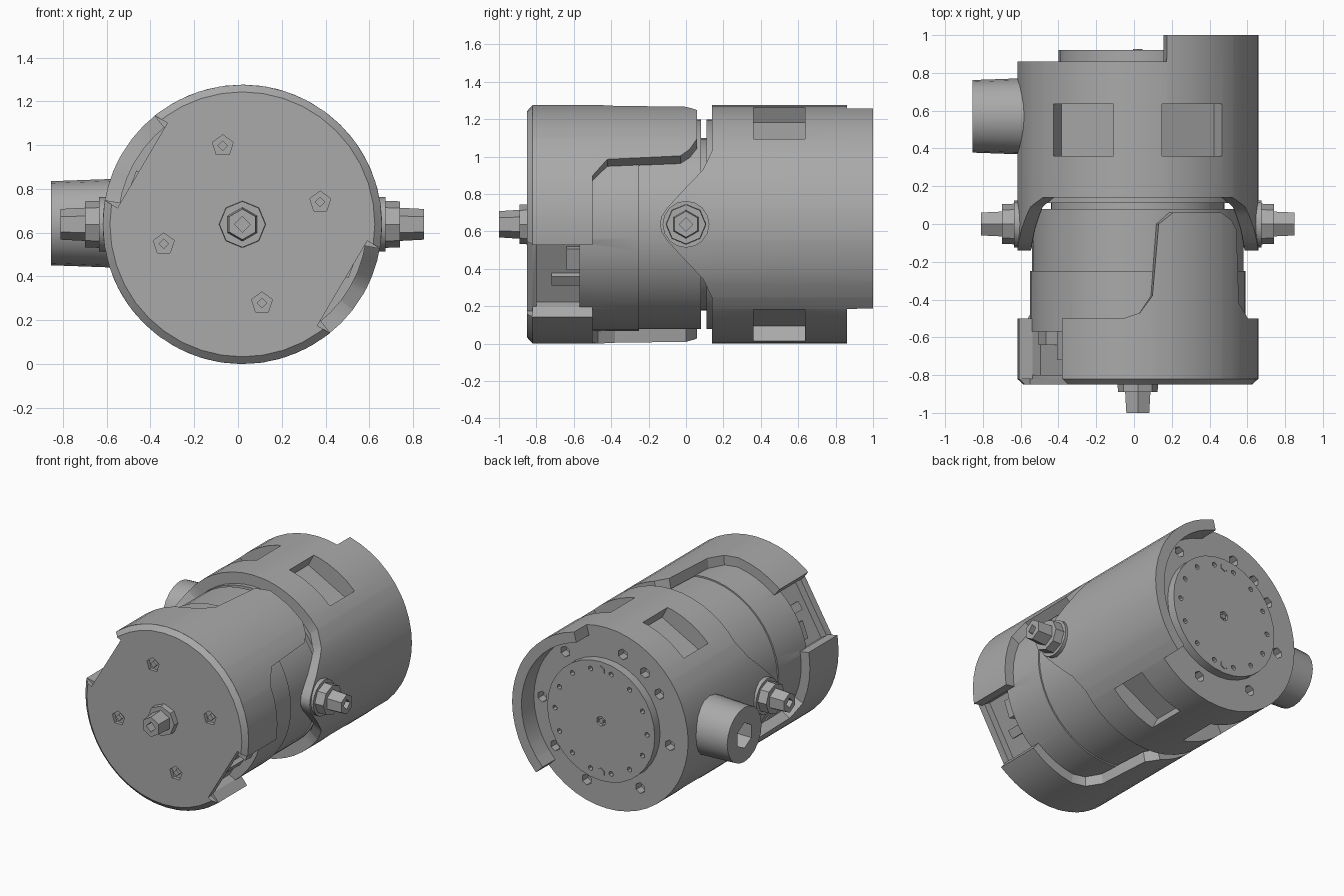
import bpy, bmesh
from math import cos, sin, radians, pi
from mathutils import Matrix, Vector

cube = bpy.data.objects.get("Cube")
if cube:
    bpy.data.objects.remove(cube)

R, RI, CX, CZ = 0.638, 0.565, 0.02, 0.638
grey = bpy.data.materials.new("machined_grey")
grey.use_nodes = True
grey.diffuse_color = (0.4, 0.4, 0.4, 1)
grey.node_tree.nodes["Principled BSDF"].inputs["Base Color"].default_value = (0.4, 0.4, 0.4, 1)
parts = []


def finish(name, bm, keep=True):
    bmesh.ops.recalc_face_normals(bm, faces=bm.faces)
    me = bpy.data.meshes.new(name)
    bm.to_mesh(me)
    bm.free()
    ob = bpy.data.objects.new(name, me)
    bpy.context.collection.objects.link(ob)
    me.materials.append(grey)
    if keep:
        parts.append(ob)
    return ob


def prism(name, start, end, r0, r1=None, sides=48, keep=True):
    """Round or many-sided bar between two points."""
    a, b = Vector(start), Vector(end)
    bm = bmesh.new()
    turn = (b - a).to_track_quat('Z', 'Y').to_matrix().to_4x4()
    bmesh.ops.create_cone(bm, cap_ends=True, segments=sides, radius1=r0,
                          radius2=r0 if r1 is None else r1, depth=(b - a).length,
                          matrix=Matrix.Translation((a + b) / 2) @ turn)
    return finish(name, bm, keep)


def polar(deg, r, y):
    t = radians(deg)
    return Vector((CX + r * cos(t), y, CZ + r * sin(t)))


def axial(name, y0, y1, r0, r1=None, sides=48, at=(0, 0), keep=True):
    """Bar along y, placed at (angle, radius) from the main axis."""
    return prism(name, polar(*at, y0), polar(*at, y1), r0, r1, sides, keep)


def block(name, deg, r0, r1, y0, y1, half, keep=False):
    """Box placed radially around the main axis."""
    bm = bmesh.new()
    m = (Matrix.Translation((CX, 0, CZ)) @ Matrix.Rotation(-radians(deg), 4, 'Y')
         @ Matrix.Translation(((r0 + r1) / 2, (y0 + y1) / 2, 0))
         @ Matrix.Diagonal((r1 - r0, y1 - y0, 2 * half, 1)))
    bmesh.ops.create_cube(bm, size=1, matrix=m)
    return finish(name, bm, keep)


def lerp(stations, a):
    for (a0, v0), (a1, v1) in zip(stations, stations[1:]):
        if a0 <= a <= a1:
            return v0 + (v1 - v0) * (a - a0) / max(a1 - a0, 1e-6)
    return stations[-1][1]


def shell(name, front, back, r_in, r_out, closed=False, turn=0):
    """Curved wall whose front and back edges follow (angle, y) stations."""
    lo, hi = front[0][0], front[-1][0]
    angles = {a for a, _ in front + back}
    angles |= {k * 7.5 for k in range(-12, 49) if lo < k * 7.5 < hi}
    bm = bmesh.new()
    rings = []
    for a in sorted(angles):
        f, b = lerp(front, a), lerp(back, a)
        rings.append([bm.verts.new(polar(a + turn, r, y)) for r, y in
                      ((r_in, f), (r_out, f), (r_out, b), (r_in, b))])
    pairs = list(zip(rings, rings[1:]))
    if closed:
        pairs.append((rings[-1], rings[0]))
    else:
        bm.faces.new(rings[0])
        bm.faces.new(rings[-1])
    for p, q in pairs:
        for i in range(4):
            j = (i + 1) % 4
            bm.faces.new((p[i], p[j], q[j], q[i]))
    return finish(name, bm)


def cut(ob, cutters):
    for c in cutters:
        mod = ob.modifiers.new("cut", 'BOOLEAN')
        mod.operation, mod.solver, mod.object = 'DIFFERENCE', 'EXACT', c
        bpy.context.view_layer.objects.active = ob
        bpy.ops.object.modifier_apply(modifier=mod.name)


def drop(cutters):
    for c in cutters:
        bpy.data.objects.remove(c)


# Front cap, chamfered, with bolt pockets and two edge notches
cap = axial("front_cap", -0.82, -0.5, R, sides=40)
cap_face = axial("front_cap_face", -0.85, -0.82, 0.605, R, sides=40)
cap_bolts = [(104, 0.37), (16, 0.37), (194, 0.37), (284, 0.37)]
pockets = [axial("pocket", -0.9, -0.825, 0.05, sides=5, at=p, keep=False) for p in cap_bolts]
cut(cap_face, pockets)
drop(pockets)
for p in cap_bolts:
    axial("cap_bolt", -0.845, -0.82, 0.024, sides=4, at=p)

# The cap body narrows to the inner barrel; the shell wraps around it
bpy.data.objects.remove(parts.pop(parts.index(cap)))
barrel = axial("front_barrel", -0.82, -0.25, 0.57)
axial("rear_barrel", -0.25, 0.08, 0.56)
axial("neck", 0.07, 0.12, 0.46)
axial("neck_plate", 0.11, 0.15, 0.56)

notches = []
for deg in (-30.5, 149.5):
    face_cut = block("notch", deg, 0.53, 0.8, -0.9, -0.57, 0.225)
    recess = block("recess", deg, 0.48, 0.8, -0.8, -0.57, 0.2)
    cut(cap_face, [face_cut])
    cut(barrel, [face_cut, recess])
    notches += [face_cut, recess]
    block("notch_clamp", deg + 10, 0.46, 0.54, -0.64, -0.56, 0.06, keep=True)
    block("notch_rail", deg - 6, 0.46, 0.51, -0.72, -0.56, 0.03, keep=True)
drop(notches)

# Two half shells, each with a long tab reaching back
tab = [(-10, -0.5), (24, -0.5), (33, -0.42), (35, -0.03), (39, 0.02), (46, 0.06), (73, 0.06),
       (80, 0.0), (83, -0.38), (89, -0.47), (97, -0.5), (129, -0.5)]
for turn in (0, 180):
    shell("front_shell", [(-10, -0.82), (129, -0.82)], tab, 0.566, R, turn=turn)

# Rear housing: hinge lugs in front, raised partial rim at the back
lug = [(0, -0.14), (4, -0.13), (8, -0.1), (27, 0.09), (38, 0.14)]
half = [(-a, y) for a, y in reversed(lug[1:])] + lug
front = ([(-45, 0.14)] + half + [(a + 180, y) for a, y in half] + [(314.9, 0.14)])
back = [(-45, 1.0), (76, 1.0), (76.1, 0.86), (314.9, 0.86)]
housing = shell("rear_housing", front, back, RI, R, closed=True)
core = axial("rear_core", 0.14, 0.86, RI + 0.002)
windows = [block("window", d, 0.52, 0.8, 0.36, 0.635, 0.18) for d in (62, 118, 242, 298)]
cut(housing, windows)
cut(core, windows)
drop(windows)

# Bolt pockets around the back face
rear_holes = [axial("hole", 0.8, 0.9, 0.038, sides=6, at=(d, 0.5), keep=False)
              for d in (2, 50, 105, 127, 146, 187, 238, 288, 323)]
cut(core, rear_holes)
drop(rear_holes)

# Back disc with a ring of small holes
disc = axial("back_disc", 0.85, 0.92, 0.42, sides=32)
disc_holes = [axial("hole", 0.89, 0.95, 0.018, sides=6, at=(k * 360 / 14, 0.36), keep=False)
              for k in range(14)]
disc_holes.append(axial("hole", 0.9, 0.95, 0.035, sides=6, keep=False))
cut(disc, disc_holes)
drop(disc_holes)
axial("disc_center_pin", 0.89, 0.918, 0.018, sides=6)
for d in (90, 270):
    axial("disc_screw", 0.91, 0.926, 0.03, sides=6, at=(d, 0.36))


# Socketed bolts on the front and on both hinges
def big_bolt(name, base, direction, flange):
    d = Vector(direction)
    p = Vector(base)
    prism(name + "_flange", p - d * 0.1, p + d * flange, 0.112, 0.105, 8)
    stub = prism(name + "_stub", p, p + d * (flange + 0.11), 0.08, 0.07, 6)
    socket = prism("socket", p + d * (flange + 0.05), p + d * 0.4, 0.036, sides=4, keep=False)
    cut(stub, [socket])
    drop([socket])


big_bolt("front_bolt", (CX, -0.85, CZ), (0, -1, 0), 0.04)
for side, name in ((1, "left_hinge"), (-1, "right_hinge")):
    big_bolt(name, (CX + side * 0.64, 0, CZ), (side, 0, 0), 0.08)
    prism(name + "_washer", (CX + side * 0.56, 0, CZ), (CX + side * 0.655, 0, CZ), 0.125, sides=16)

# Side cable port
port = prism("side_port", (-0.5, 0.57, CZ + 0.005), (-0.855, 0.57, CZ + 0.005), 0.205, 0.192, 20)
bore = prism("bore", (-0.7, 0.57, CZ), (-0.95, 0.57, CZ), 0.09, sides=6, keep=False)
cut(port, [bore])
drop([bore])

# Smooth the round walls and keep the edges crisp
bpy.ops.object.select_all(action='DESELECT')
for ob in parts:
    ob.select_set(True)
bpy.context.view_layer.objects.active = parts[0]
bpy.ops.object.shade_smooth_by_angle(angle=radians(30))
